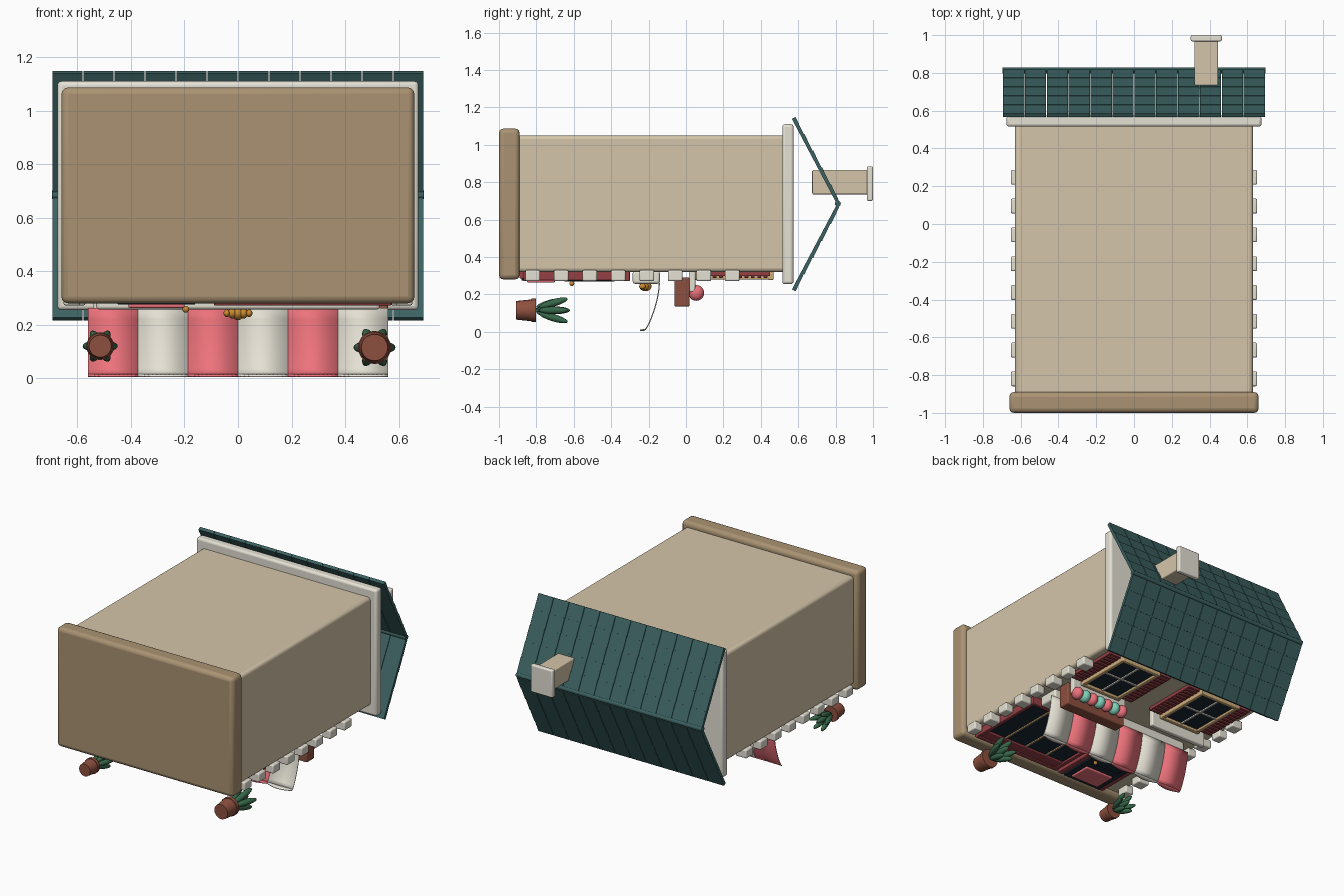
import bpy, math
from mathutils import Vector, Matrix

if "Cube" in bpy.data.objects:
    bpy.data.objects.remove(bpy.data.objects["Cube"])

# The shop lies on its back: its up is +y and its facade looks towards -z.
COL = dict(wall=(.66, .56, .40), base=(.40, .29, .17), cream=(.78, .75, .66), teal=(.045, .12, .12),
           red=(.30, .05, .06), pink=(.85, .17, .20), navy=(.01, .02, .035), tan=(.62, .42, .20),
           terra=(.27, .08, .05), leaf=(.04, .14, .07), gold=(.60, .26, .03), mint=(.22, .62, .48))
MATS = {}
for n, c in COL.items():
    MATS[n] = bpy.data.materials.new(n)
    MATS[n].diffuse_color = (*c, 1)


def finish(o, name, mat, smooth=True):
    o.name = name
    o.data.materials.append(MATS[mat])
    if smooth:
        bpy.ops.object.shade_smooth_by_angle(angle=math.radians(35))
    return o


def box(name, x, y, z, mat, bevel=0.0):
    bpy.ops.mesh.primitive_cube_add(size=1, location=[(a + b) / 2 for a, b in (x, y, z)])
    o = bpy.context.object
    o.data.transform(Matrix.Diagonal((x[1] - x[0], y[1] - y[0], z[1] - z[0], 1)))
    if bevel:
        m = o.modifiers.new("bevel", 'BEVEL')
        m.width, m.segments = bevel, 3
    return finish(o, name, mat)


def ball(name, loc, r, mat, rot=None):
    bpy.ops.mesh.primitive_uv_sphere_add(segments=16, ring_count=10, location=loc)
    o = bpy.context.object
    m = Matrix.Diagonal((*r, 1))
    o.data.transform(rot.to_4x4() @ m if rot else m)
    return finish(o, name, mat)


def mesh(name, verts, faces, mat):
    me = bpy.data.meshes.new(name)
    me.from_pydata(verts, [], faces)
    o = bpy.data.objects.new(name, me)
    bpy.context.collection.objects.link(o)
    bpy.ops.object.select_all(action='DESELECT')
    o.select_set(True)
    bpy.context.view_layer.objects.active = o
    return finish(o, name, mat)


# Main masses
box("wall_body", (-.63, .63), (-.92, .54), (.32, 1.05), "wall", .02)
box("base_plinth", (-.66, .66), (-1, -.89), (.28, 1.087), "base", .025)
box("cornice", (-.675, .675), (.515, .575), (.255, 1.11), "cream", .015)
box("chimney", (.32, .445), (.675, .98), (.735, .865), "wall", .006)
box("chimney_cap", (.30, .465), (.967, 1), (.70, .885), "cream", .008)

# Roof: two open slopes of overlapping shingles
N, ROWS, W = 12, 5, 1.39 / 12
for side, eave in (("front", (.575, .222)), ("back", (.575, 1.143))):
    a, b = Vector((0, *eave)), Vector((0, .812, .6825 + (.012 if side == "back" else -.012)))
    d = (b - a) / ROWS
    u = d.normalized()
    n = Vector((0, -u.z, u.y)) if side == "back" else Vector((0, u.z, -u.y))
    if n.y < 0:
        n = -n
    v, f = [], []
    for r in range(ROWS):
        p, q = a + d * r, a + d * (r + 1)
        for c in range(N):
            x0, x1 = -.695 + c * W + .0015, -.695 + (c + 1) * W - .0015
            k = len(v)
            for x in (x0, x1):
                for pt in (p - n * .010, q - n * .010, q + n * .008, p + n * .012):
                    v.append(Vector((x, 0, 0)) + pt)
            f += [[k + i for i in t] for t in
                  ((0, 1, 2, 3), (7, 6, 5, 4), (0, 4, 5, 1), (1, 5, 6, 2), (2, 6, 7, 3), (3, 7, 4, 0))]
    mesh("roof_shingles_" + side, v, f, "teal")
bpy.ops.mesh.primitive_cylinder_add(vertices=12, radius=.016, depth=1.39, location=(0, .812, .685),
                                    rotation=(0, math.pi / 2, 0))
finish(bpy.context.object, "roof_ridge", "teal")

# Corner quoins
for s in (-1, 1):
    for i in range(8):
        y = -.82 + i * .1525
        xs = sorted((s * (.57 if i % 2 else .59), s * .652))
        box("quoin", xs, (y - .039, y + .039), (.272, .33), "cream", .008)


def glazed(name, x, y, frame, w, cols, rows, bar, front):
    # Frame bars, dark pane and muntins of one opening
    for xs in ((x[0], x[0] + w), (x[1] - w, x[1])):
        box(name + "_jamb", xs, y, (front, .33), frame, .005)
    for ys in ((y[0], y[0] + w), (y[1] - w, y[1])):
        box(name + "_rail", x, ys, (front - .003, .33), frame, .005)
    box(name + "_glass", (x[0] + w, x[1] - w), (y[0] + w, y[1] - w), (front + .012, .325), "navy")
    for i in range(1, cols):
        c = x[0] + (x[1] - x[0]) * i / cols
        box(name + "_muntin", (c - .006, c + .006), (y[0] + w, y[1] - w), (front + .004, .32), bar)
    for i in range(1, rows):
        c = y[0] + (y[1] - y[0]) * i / rows
        box(name + "_crossbar", (x[0] + w, x[1] - w), (c - .006, c + .006), (front + .004, .32), bar)


# Upper windows with louvred shutters and sills
for s in (-1, 1):
    cx = .325 * s
    glazed("upper_window", (cx - .155, cx + .155), (.05, .468), "tan", .028, 2, 2, "cream", .28)
    box("window_sill", (cx - .215, cx + .215), (.015, .05), (.213, .33), "cream", .008)
    for t in (-1, 1):
        c = cx + t * .205
        box("shutter", (c - .045, c + .045), (.06, .45), (.298, .325), "red", .004)
        for i in range(11):
            y = .085 + i * .034
            box("shutter_slat", (c - .036, c + .036), (y - .01, y + .01), (.288, .3), "red", .003)

# Ground floor: shop window, door and fascia
glazed("shop_window", (-.09, .575), (-.87, -.30), "red", .03, 4, 1, "tan", .275)
box("stall_riser", (-.06, .545), (-.85, -.77), (.277, .32), "red", .006)
box("door_left_frame", (-.49, -.45), (-.89, -.30), (.285, .33), "red", .005)
box("door_right_frame", (-.16, -.12), (-.89, -.30), (.285, .33), "red", .005)
box("door_top_frame", (-.49, -.12), (-.34, -.30), (.285, .33), "red", .005)
box("door_leaf", (-.45, -.16), (-.88, -.34), (.275, .325), "navy", .004)
box("door_lower_panel", (-.41, -.20), (-.85, -.70), (.263, .28), "pink", .006)
box("door_pane", (-.41, -.20), (-.65, -.38), (.270, .28), "navy", .003)
ball("door_knob", (-.195, -.61, .258), (.013,) * 3, "gold")
box("shop_fascia", (-.53, .53), (-.285, -.14), (.257, .325), "cream", .012)

# Golden pastry emblem on the fascia
for i, r in zip(range(-2, 3), (.014, .020, .026, .020, .014)):
    ball("pastry_emblem", (i * .021, -.222 - .008 * abs(i) + .005, .243), (r * .85, r * 1.25, r), "gold")

# Striped awning with scalloped valance
prof = [(-.142, .262), (-.146, .22), (-.155, .17), (-.169, .12), (-.187, .07), (-.203, .035), (-.216, .014)]
SW = 1.12 / 6
for i in range(6):
    x0 = -.56 + i * SW
    mat = "pink" if i % 2 == 0 else "cream"
    v = [(x, y, z) for y, z in prof for x in (x0, x0 + SW)]
    f = [(2 * k, 2 * k + 1, 2 * k + 3, 2 * k + 2) for k in range(len(prof) - 1)]
    M = 12
    b = len(v)
    for k in range(M + 1):
        x = x0 + SW * k / M
        dip = .008 + .022 * abs(math.sin(math.pi * k / M))
        v += [(x, -.216, .014), (x, -.216 - dip, .008)]
    f += [(b + 2 * k, b + 2 * k + 2, b + 2 * k + 3, b + 2 * k + 1) for k in range(M)]
    o = mesh("awning_stripe", v, f, mat)
    m = o.modifiers.new("thickness", 'SOLIDIFY')
    m.thickness, m.offset = .006, 0

# Window planter filled with round blooms
box("planter", (.10, .56), (-.062, .02), (.135, .29), "terra", .008)
for i in range(7):
    ball("bloom", (.15 + i * .06, .055, .208), (.034, .042, .042), "mint" if i % 2 else "pink")

# Potted plants beside the entrance
for px, pz, r in ((-.515, .12, .052), (.51, .115, .062)):
    k = r / .062
    flip = Matrix.Rotation(-math.pi / 2, 4, 'X')
    for nm, r1, r2, y, h in (("pot", .8 * r, r * .95, -.865, .09 * k), ("pot_rim", r, r, -.865 + .05 * k, .024 * k)):
        bpy.ops.mesh.primitive_cone_add(vertices=20, radius1=r1, radius2=r2, depth=h, location=(px, y, pz))
        bpy.context.object.data.transform(flip)
        finish(bpy.context.object, nm, "terra")
    ball("plant_stem", (px, -.78, pz), (.008, .05, .008), "leaf")
    for i in range(6):
        t = i * math.tau / 6
        out = Vector((math.cos(t), 0, math.sin(t)))
        q = Vector((0, 0, 1)).rotation_difference((out * .35 + Vector((0, 1, 0))).normalized()).to_matrix()
        ball("leaf", Vector((px, -.865 + .155 * k, pz)) + out * .045 * k,
             (.02 * k, .02 * k, .082 * k), "leaf", q)
    ball("leaf_centre", (px, -.865 + .17 * k, pz), (.02 * k, .075 * k, .02 * k), "leaf")

for m in bpy.data.materials:
    if m.users and not m.is_grease_pencil:
        m.use_nodes = True
        m.node_tree.nodes["Principled BSDF"].inputs["Base Color"].default_value = m.diffuse_color
